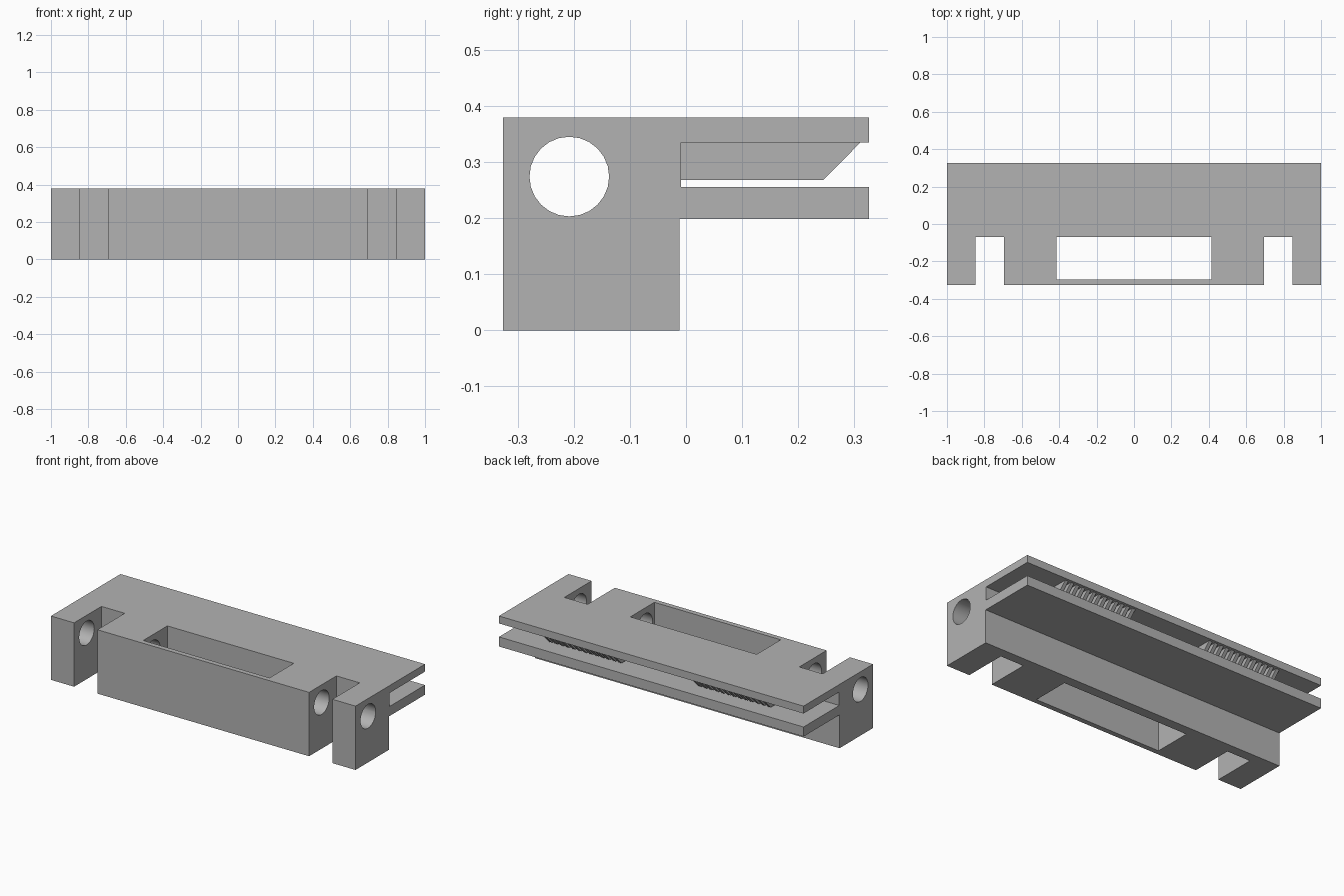
import bpy, bmesh, math
from mathutils import Matrix, Vector

if "Cube" in bpy.data.objects:
    bpy.data.objects.remove(bpy.data.objects["Cube"], do_unlink=True)

grey = bpy.data.materials.new("plain grey")
grey.use_nodes = True
colour = (0.45, 0.45, 0.45, 1)
grey.diffuse_color = colour
grey.node_tree.nodes["Principled BSDF"].inputs["Base Color"].default_value = colour


def make_object(name, bm):
    bmesh.ops.recalc_face_normals(bm, faces=bm.faces)
    mesh = bpy.data.meshes.new(name)
    bm.to_mesh(mesh)
    bm.free()
    mesh.materials.append(grey)
    obj = bpy.data.objects.new(name, mesh)
    bpy.context.collection.objects.link(obj)
    return obj


def extrude_x(bm, profile, x0, x1):
    """Extrude a (y, z) profile from x0 to x1."""
    face = bm.faces.new([bm.verts.new((x0, y, z)) for y, z in profile])
    moved = bmesh.ops.extrude_face_region(bm, geom=[face])["geom"]
    bmesh.ops.translate(bm, vec=Vector((x1 - x0, 0, 0)),
                        verts=[v for v in moved if isinstance(v, bmesh.types.BMVert)])


def box_cutter(name, x0, x1, y0, y1):
    bm = bmesh.new()
    extrude_x(bm, [(y0, -0.1), (y1, -0.1), (y1, 0.5), (y0, 0.5)], x0, x1)
    return make_object(name, bm)


# Carriage body: block with a slotted pair of plates at the back
FRONT, BACK, TOP = -0.326, 0.326, 0.379
bm = bmesh.new()
extrude_x(bm, [(FRONT, 0), (-0.012, 0), (-0.012, 0.198), (BACK, 0.198),
               (BACK, 0.255), (-0.009, 0.255), (-0.009, 0.335),
               (BACK, 0.335), (BACK, TOP), (FRONT, TOP)], -1, 1)
body = make_object("carriage_body", bm)

# Window, two front notches and the long rod bore
cutters = [box_cutter("window_cutter", -0.415, 0.415, -0.296, -0.07),
           box_cutter("left_notch_cutter", 0.695, 0.848, -0.5, -0.07),
           box_cutter("right_notch_cutter", -0.848, -0.695, -0.5, -0.07)]
bm = bmesh.new()
bmesh.ops.create_cone(bm, cap_ends=True, segments=24, radius1=0.071, radius2=0.071,
                      depth=2.4, matrix=Matrix.Translation((0, -0.208, 0.274))
                      @ Matrix.Rotation(math.pi / 2, 4, "Y"))
cutters.append(make_object("rod_bore_cutter", bm))

bpy.ops.object.select_all(action="DESELECT")
bpy.context.view_layer.objects.active = body
body.select_set(True)
for cutter in cutters:
    mod = body.modifiers.new(cutter.name, "BOOLEAN")
    mod.object = cutter
    mod.operation = "DIFFERENCE"
    mod.solver = "EXACT"
    bpy.ops.object.modifier_apply(modifier=mod.name)
    bpy.data.objects.remove(cutter, do_unlink=True)
bpy.ops.object.shade_smooth_by_angle(angle=math.radians(30))

# Belt teeth: slanted ribs hanging from the upper plate
COUNT, PITCH, WIDTH = 13, 0.038, 0.021
for side, name in ((1, "left_belt_teeth"), (-1, "right_belt_teeth")):
    bm = bmesh.new()
    for i in range(COUNT):
        x = side * 0.49 + (i - (COUNT - 1) / 2) * PITCH
        extrude_x(bm, [(-0.011, 0.268), (0.245, 0.268), (0.312, 0.336), (-0.011, 0.336)],
                  x - WIDTH / 2, x + WIDTH / 2)
    make_object(name, bm)
